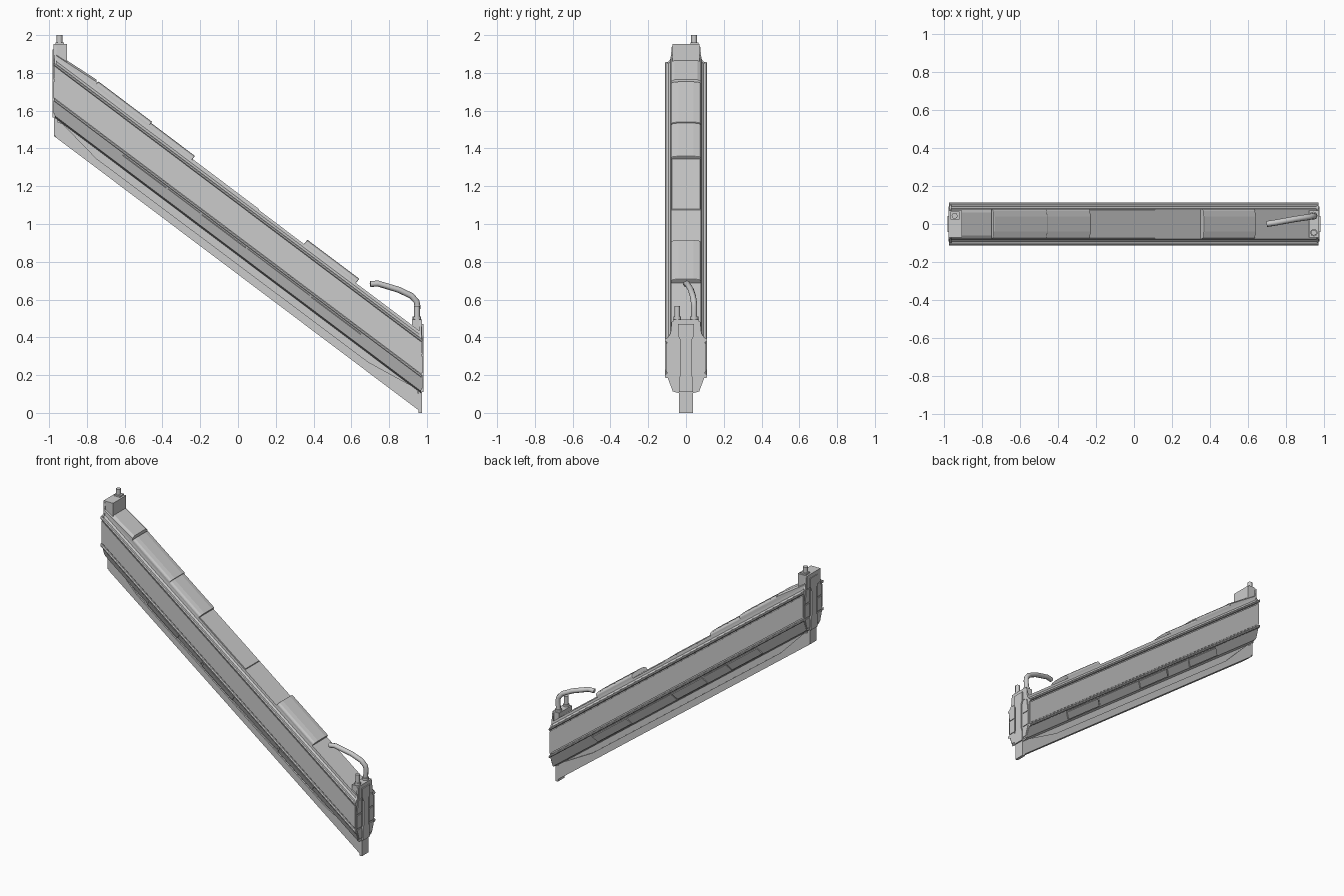
import bpy, bmesh, math
from mathutils import Vector

if "Cube" in bpy.data.objects:
    bpy.data.objects.remove(bpy.data.objects["Cube"])

SLOPE = 0.752


def base(x):
    """Height of the sloping underside at x."""
    return 0.733 - SLOPE * x


def new_object(name, verts, faces, bevel=0.0):
    me = bpy.data.meshes.new(name)
    me.from_pydata(verts, [], faces)
    bm = bmesh.new()
    bm.from_mesh(me)
    bmesh.ops.recalc_face_normals(bm, faces=bm.faces)
    bm.to_mesh(me)
    bm.free()
    ob = bpy.data.objects.new(name, me)
    bpy.context.collection.objects.link(ob)
    if bevel:
        m = ob.modifiers.new("bevel", "BEVEL")
        m.width, m.segments, m.limit_method = bevel, 2, "ANGLE"
    return ob


def prism(name, near, far, bevel=0.0):
    n = len(near)
    faces = [list(range(n)), list(range(n, 2 * n))]
    faces += [[i, (i + 1) % n, n + (i + 1) % n, n + i] for i in range(n)]
    return new_object(name, near + far, faces, bevel)


def slope_run(name, section, x0, x1, lean=0.0, bevel=0.0):
    """Sweep a (y, height above underside) section along the slope."""
    h0 = min(h for _, h in section)
    ring = lambda x: [(x + lean * (h - h0), y, h + base(x + lean * (h - h0))) for y, h in section]
    return prism(name, ring(x0), ring(x1), bevel)


def mirrored(half):
    return half + [(-y, h) for y, h in reversed(half)]


def box(name, x, y, z, bevel=0.0):
    sec = [(y[0], z[0]), (y[1], z[0]), (y[1], z[1]), (y[0], z[1])]
    return prism(name, [(x[0], a, b) for a, b in sec], [(x[1], a, b) for a, b in sec], bevel)


def end_slab(name, x0, x1, section, z0):
    return prism(name, [(x0, y, h + z0) for y, h in section], [(x1, y, h + z0) for y, h in section])


# Main beam, with sloping lower flanges
slope_run("beam_body", mirrored([(0.034, 0.10), (0.07, 0.11), (0.098, 0.185),
                                 (0.098, 0.385), (0.082, 0.405), (0.08, 0.424)]), -0.97, 0.97)
slope_run("deck_plate", mirrored([(0.078, 0.42), (0.075, 0.43)]), -0.24, 0.11)

# Keel core
slope_run("keel_core", mirrored([(0.026, 0.0), (0.026, 0.12)]), -0.975, 0.97)

for s, side in ((-1, "front"), (1, "back")):
    # Long rails along the side panel
    for label, h in (("upper", 0.372), ("lower", 0.183)):
        slope_run(f"{label}_rail_{side}", [(s * 0.09, h), (s * 0.108, h), (s * 0.112, h + 0.006),
                  (s * 0.112, h + 0.014), (s * 0.106, h + 0.02), (s * 0.09, h + 0.02)], -0.975, 0.972)
    slope_run(f"side_panel_{side}", [(s * 0.09, 0.212), (s * 0.105, 0.212),
              (s * 0.105, 0.365), (s * 0.09, 0.365)], -0.97, 0.97)
    # Raised cover plates on the lower flange
    for i, (a, b) in enumerate(((-0.64, -0.41), (-0.40, -0.23), (-0.22, 0.01), (0.02, 0.35), (0.36, 0.62))):
        d = 0.005 if i % 2 == 0 else 0.002
        slope_run(f"flange_cover_{side}_{i}", [(s * 0.065, 0.12), (s * (0.074 + d), 0.118 - d),
                  (s * (0.095 + d), 0.175 - d), (s * 0.09, 0.18)], a, b, 0.5)
    # Keel cheek plate, taller at both ends
    outline = [(-0.965, 0.0), (-0.965, 0.085), (-0.93, 0.10), (-0.75, 0.05), (0.69, 0.055),
               (0.91, 0.10), (0.95, 0.11), (0.97, 0.0)]
    prism(f"keel_cheek_{side}", [(x, s * 0.02, h + base(x)) for x, h in outline],
          [(x, s * 0.036, h + base(x)) for x, h in outline])

# Rounded pads on the deck
def pad(name, x0, x1, top, lean0=0.5):
    half = [(0.08, 0.395), (0.08, top - 0.018), (0.072, top - 0.006), (0.04, top)]
    ob = slope_run(name, mirrored(half), x0, x1, lean0, 0.004)
    return ob


pad("upper_pad_long", -0.775, -0.49, 0.466)
pad("upper_pad_short", -0.505, -0.258, 0.456)
pad("lower_pad", 0.335, 0.61, 0.46)
# Tapered pad at the upper end
sec = lambda x, top: [(x, y, h + base(x)) for y, h in mirrored([(0.08, 0.39), (0.08, top - 0.012), (0.06, top)])]
prism("end_pad", sec(-0.972, 0.445), sec(-0.75, 0.468))

# Faceted end caps
cap = mirrored([(0.07, 0.12), (0.1, 0.205), (0.1, 0.395), (0.082, 0.42), (0.075, 0.485)])
for s, label, z0 in ((1, "lower", 0.0), (-1, "upper", 1.455)):
    end_slab(f"{label}_end_cap", s * 0.962, s * 0.972, cap, z0)
    end_slab(f"{label}_end_keel", s * 0.955, s * 0.974, mirrored([(0.037, 0.0), (0.037, 0.12)]), z0 + (0.012 if s < 0 else 0))
    end_slab(f"{label}_end_spine", s * 0.965, s * 0.982, mirrored(
        [(0.037, 0.11), (0.037, 0.18), (0.028, 0.21), (0.028, 0.38), (0.042, 0.41), (0.042, 0.47)]), z0)
    for t in (-1, 1):
        for i, (a, b, w0, w1) in enumerate(((0.13, 0.2, 0.07, 0.093), (0.21, 0.30, 0.093, 0.093),
                                            (0.31, 0.40, 0.093, 0.08))):
            end_slab(f"{label}_end_facet_{i}_{'a' if t > 0 else 'b'}", s * 0.965, s * 0.977,
                     [(t * 0.04, a), (t * w0, a), (t * w1, b), (t * 0.04, b)], z0)

# Upper end block and peg
box("upper_end_block", (-0.978, -0.906), (-0.072, 0.072), (1.86, 1.952))
box("upper_peg_base", (-0.966, -0.92), (0.024, 0.066), (1.95, 1.962))


def tube(name, points, radius):
    cu = bpy.data.curves.new(name, "CURVE")
    cu.dimensions = "3D"
    cu.bevel_depth, cu.bevel_resolution, cu.use_fill_caps = radius, 2, True
    sp = cu.splines.new("POLY")
    sp.points.add(len(points) - 1)
    for p, co in zip(sp.points, points):
        p.co = (*co, 1)
    ob = bpy.data.objects.new(name, cu)
    bpy.context.collection.objects.link(ob)
    return ob


tube("upper_peg", [(-0.945, 0.043, 1.955), (-0.945, 0.043, 2.0)], 0.016)

# Lower end block, peg and bent pipe
box("lower_end_block", (0.922, 0.974), (-0.07, 0.07), (0.41, 0.495))
tube("lower_peg", [(0.948, -0.046, 0.48), (0.948, -0.046, 0.565)], 0.015)
tube("lower_peg_collar", [(0.948, -0.046, 0.48), (0.948, -0.046, 0.51)], 0.02)
tube("pipe_collar", [(0.945, 0.043, 0.48), (0.945, 0.043, 0.51)], 0.022)
tube("bent_pipe", [(0.945, 0.043, 0.49), (0.95, 0.043, 0.565), (0.945, 0.041, 0.59), (0.918, 0.036, 0.62),
                   (0.85, 0.026, 0.652), (0.74, 0.006, 0.685), (0.70, 0.0, 0.682)], 0.016)
